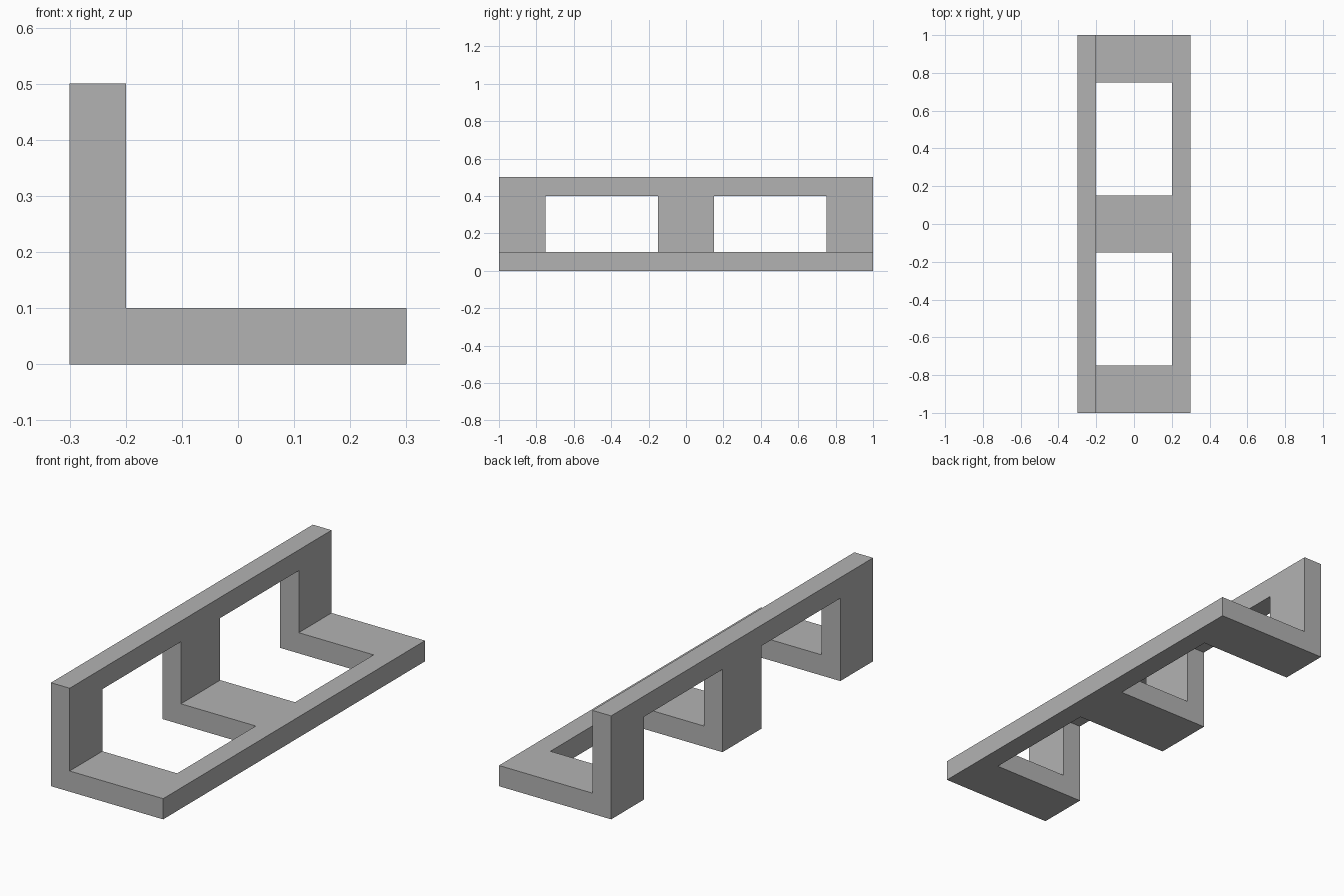
import bpy
import bmesh

cube = bpy.data.objects.get("Cube")
if cube:
    bpy.data.objects.remove(cube, do_unlink=True)

grey = bpy.data.materials.new("plain grey")
grey.use_nodes = True
colour = (0.45, 0.45, 0.45, 1)
grey.diffuse_color = colour
grey.node_tree.nodes["Principled BSDF"].inputs["Base Color"].default_value = colour


def extrude_profile(name, profile, y0, y1):
    """Extrude an (x, z) outline along y into a closed solid."""
    bm = bmesh.new()
    face = bm.faces.new([bm.verts.new((x, y0, z)) for x, z in profile])
    side = bmesh.ops.extrude_face_region(bm, geom=[face])["geom"]
    verts = [v for v in side if isinstance(v, bmesh.types.BMVert)]
    bmesh.ops.translate(bm, verts=verts, vec=(0, y1 - y0, 0))
    bmesh.ops.recalc_face_normals(bm, faces=bm.faces)
    mesh = bpy.data.meshes.new(name)
    bm.to_mesh(mesh)
    bm.free()
    mesh.materials.append(grey)
    obj = bpy.data.objects.new(name, mesh)
    bpy.context.collection.objects.link(obj)
    return obj


# L-shaped bracket running the full length
bracket = extrude_profile("angle_bracket_frame", [
    (-0.3, 0), (0.3, 0), (0.3, 0.1), (-0.2, 0.1), (-0.2, 0.5), (-0.3, 0.5)], -1, 1)

# Two openings through the corner, leaving three brackets and two rails
opening = [(-0.4, -0.1), (0.2, -0.1), (0.2, 0.4), (-0.4, 0.4)]
cutters = [extrude_profile("opening_cutter", opening, y, y + 0.6)
           for y in (-0.75, 0.15)]
for cutter in cutters:
    cutter.hide_render = True
    cut = bracket.modifiers.new("opening", "BOOLEAN")
    cut.operation = "DIFFERENCE"
    cut.solver = "EXACT"
    cut.object = cutter

# Apply the cuts and remove the cutters
bpy.context.view_layer.objects.active = bracket
for cut in list(bracket.modifiers):
    bpy.ops.object.modifier_apply(modifier=cut.name)
for cutter in cutters:
    bpy.data.objects.remove(cutter, do_unlink=True)
